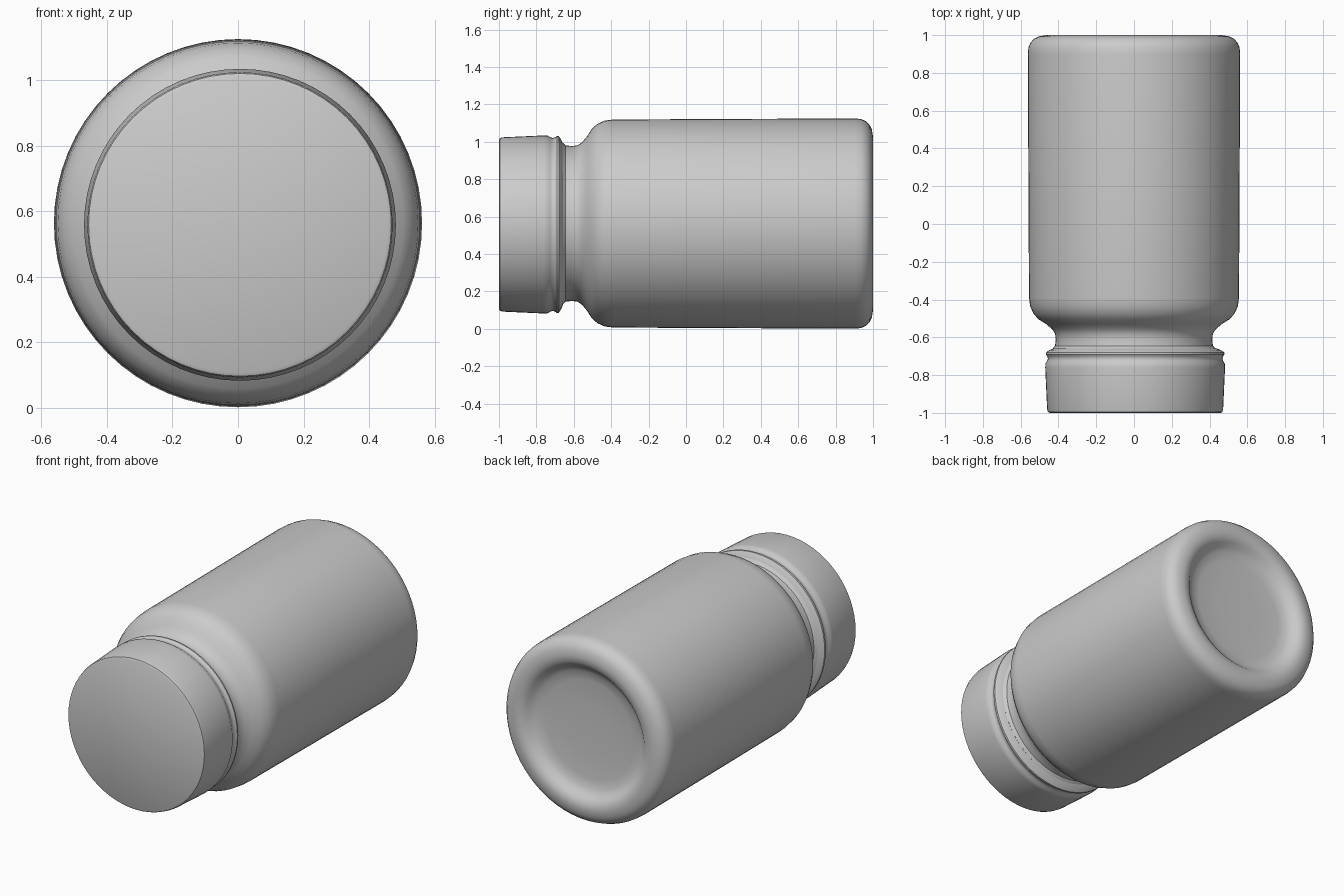
import bpy, bmesh, math

if "Cube" in bpy.data.objects:
    bpy.data.objects.remove(bpy.data.objects["Cube"])

SEGMENTS = 64


def lathe(name, profile, cx, cz):
    """Revolve (radius, y) points about an axis parallel to y."""
    bm = bmesh.new()
    rings = []
    for r, y in profile:
        if r == 0:
            rings.append([bm.verts.new((cx, y, cz))])
        else:
            rings.append([bm.verts.new((cx + r * math.cos(2 * math.pi * i / SEGMENTS), y,
                                        cz + r * math.sin(2 * math.pi * i / SEGMENTS)))
                          for i in range(SEGMENTS)])
    for a, b in zip(rings, rings[1:]):
        for i in range(SEGMENTS):
            j = (i + 1) % SEGMENTS
            if len(a) == 1:
                bm.faces.new((a[0], b[i], b[j]))
            elif len(b) == 1:
                bm.faces.new((a[i], a[j], b[0]))
            else:
                bm.faces.new((a[i], a[j], b[j], b[i]))
    bmesh.ops.recalc_face_normals(bm, faces=bm.faces)
    mesh = bpy.data.meshes.new(name)
    bm.to_mesh(mesh)
    bm.free()
    obj = bpy.data.objects.new(name, mesh)
    bpy.context.collection.objects.link(obj)
    bpy.ops.object.select_all(action='DESELECT')
    obj.select_set(True)
    bpy.context.view_layer.objects.active = obj
    bpy.ops.object.shade_smooth_by_angle(angle=math.radians(40))
    return obj


# Bottle: neck, rounded shoulder, straight wall, rounded heel, dished base
lathe("bottle_body", [
    (0.435, -0.66), (0.418, -0.645), (0.414, -0.61), (0.418, -0.58),
    (0.435, -0.555), (0.465, -0.53), (0.505, -0.505), (0.532, -0.475),
    (0.55, -0.435), (0.556, -0.39), (0.559, 0.2), (0.562, 0.90),
    (0.559, 0.935), (0.548, 0.96), (0.53, 0.98), (0.505, 0.993),
    (0.465, 1.0), (0.43, 0.996), (0.405, 0.98), (0.385, 0.96),
    (0.355, 0.943), (0.30, 0.935), (0.15, 0.932), (0, 0.93),
], 0.0, 0.563)

# Cap: flat face, slightly flared side, tamper ring groove and bead
lathe("cap", [
    (0, -1.0), (0.452, -1.0), (0.462, -0.995), (0.466, -0.98),
    (0.476, -0.76), (0.475, -0.74), (0.466, -0.725), (0.462, -0.712),
    (0.466, -0.70), (0.473, -0.69), (0.472, -0.68), (0.455, -0.668),
    (0.43, -0.658),
], 0.006, 0.558)
